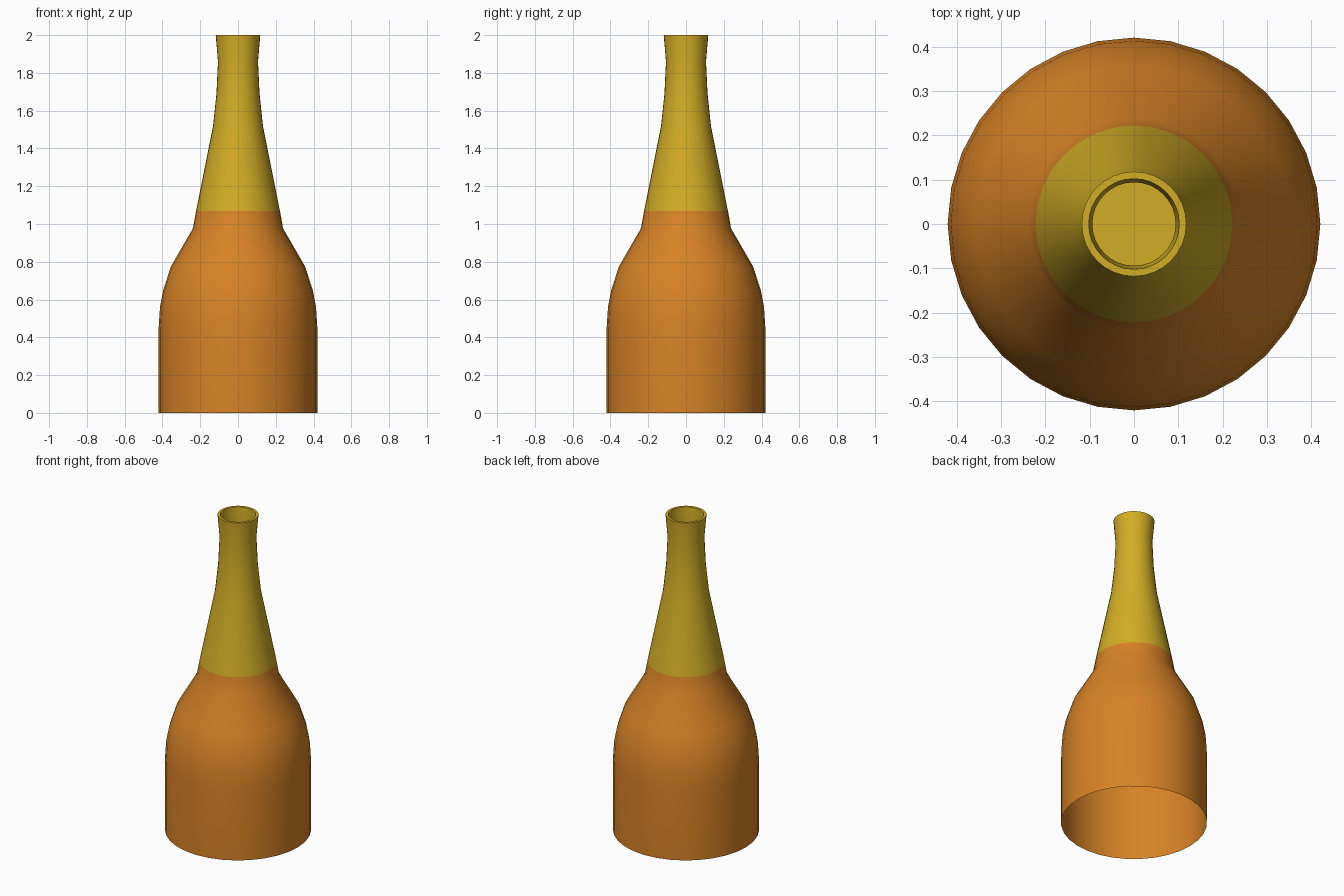
import bpy, bmesh, math

if "Cube" in bpy.data.objects:
    bpy.data.objects.remove(bpy.data.objects["Cube"])

SEG = 32
SPLIT = 1.07  # height where the colour changes


def material(name, rgb):
    m = bpy.data.materials.new(name)
    m.diffuse_color = (*rgb, 1)
    m.use_nodes = True
    m.node_tree.nodes["Principled BSDF"].inputs["Base Color"].default_value = m.diffuse_color
    return m


orange = material("amber_orange", (0.68, 0.225, 0.019))
yellow = material("golden_yellow", (0.65, 0.42, 0.019))

# Radius and height from the open base, up over the lip, down inside the mouth
profile = [(0.42, 0), (0.42, 0.45), (0.413, 0.56), (0.396, 0.65), (0.355, 0.775),
           (0.239, 0.976), (0.222, SPLIT), (0.132, 1.52), (0.114, 1.69),
           (0.106, 1.86), (0.118, 2.0),
           (0.102, 2.0), (0.094, 1.86), (0.101, 1.69), (0.115, 1.54)]

bm = bmesh.new()
rings = []
for r, z in profile:
    rings.append([bm.verts.new((r * math.cos(2 * math.pi * i / SEG),
                                r * math.sin(2 * math.pi * i / SEG), z))
                  for i in range(SEG)])
for a, b in zip(rings, rings[1:]):
    for i in range(SEG):
        j = (i + 1) % SEG
        bm.faces.new((a[i], a[j], b[j], b[i]))
# Closing disc inside the neck
bm.faces.new(rings[-1])

# Lower body orange, neck yellow
for f in bm.faces:
    f.material_index = 1 if f.calc_center_median().z > SPLIT else 0

mesh = bpy.data.meshes.new("bottle")
bm.to_mesh(mesh)
bm.free()
mesh.materials.append(orange)
mesh.materials.append(yellow)
bottle = bpy.data.objects.new("bottle", mesh)
bpy.context.collection.objects.link(bottle)
bpy.context.view_layer.objects.active = bottle
bottle.select_set(True)
bpy.ops.object.shade_smooth_by_angle(angle=math.radians(40))
